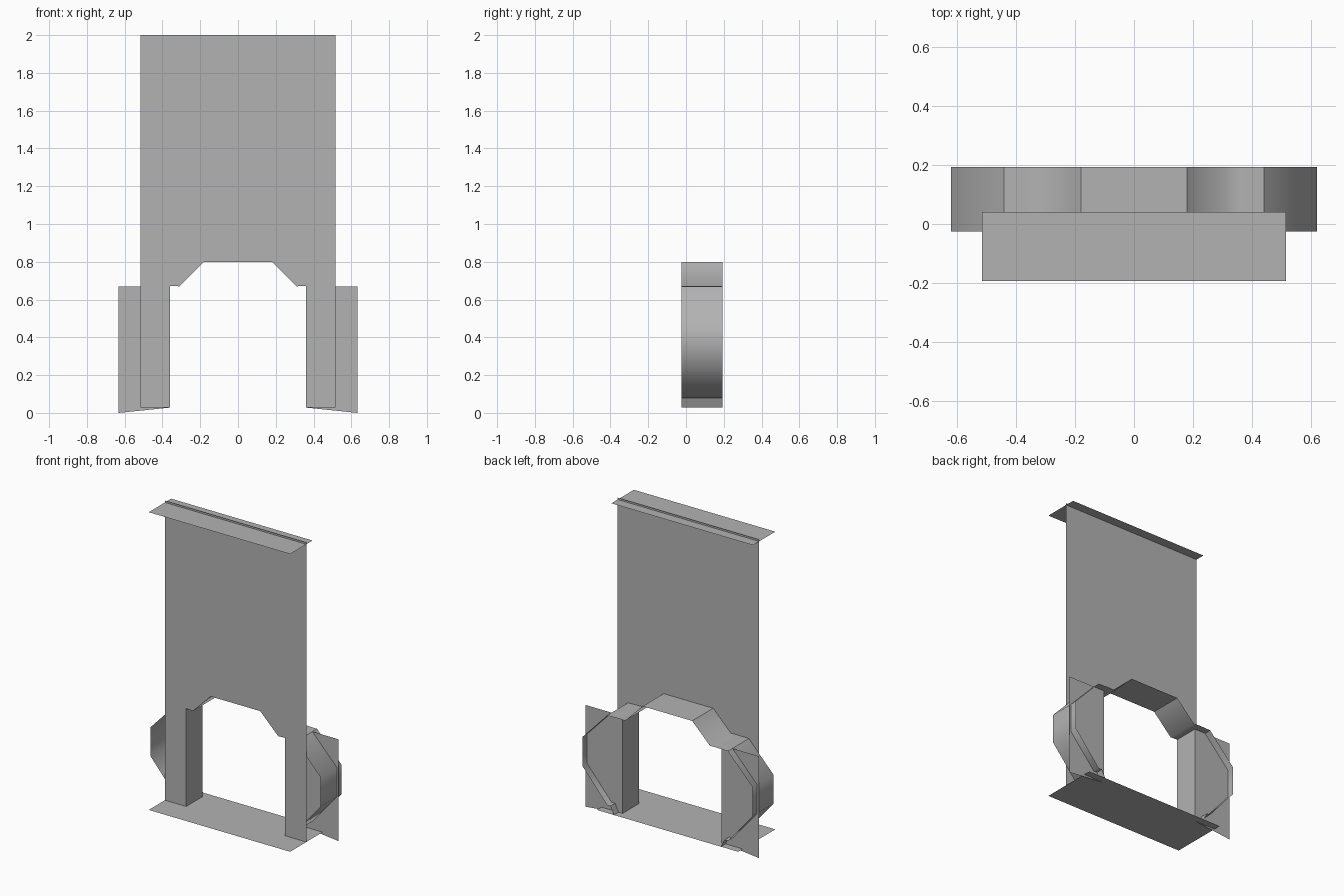
import bpy

if "Cube" in bpy.data.objects:
    bpy.data.objects.remove(bpy.data.objects["Cube"])

PLATE_Y, FLANGE_Y, BACK_Y = -0.025, 0.145, 0.193
FLOOR_Z = 0.028

# Mid grey paint for the whole model
paint = bpy.data.materials.new("grey_paint")
paint.diffuse_color = (0.45, 0.45, 0.45, 1)
paint.use_nodes = True
paint.node_tree.nodes["Principled BSDF"].inputs["Base Color"].default_value = paint.diffuse_color


def make(name, verts, faces, smooth=False):
    mesh = bpy.data.meshes.new(name)
    mesh.from_pydata(verts, [], faces)
    mesh.polygons.foreach_set("use_smooth", [smooth] * len(faces))
    mesh.materials.append(paint)
    mesh.update()
    obj = bpy.data.objects.new(name, mesh)
    bpy.context.collection.objects.link(obj)
    return obj


def panel(name, outline, y):
    """Flat upright sheet from an x-z outline."""
    return make(name, [(x, y, z) for x, z in outline], [range(len(outline))])


def shelf(name, half_width, y0, y1, z):
    """Flat horizontal sheet."""
    w = half_width
    return make(name, [(-w, y0, z), (w, y0, z), (w, y1, z), (-w, y1, z)], [(0, 1, 2, 3)])


def strip(name, profile, y0, y1, smooth=False):
    """Open x-z profile drawn out along y."""
    n = len(profile)
    verts = [(x, y, z) for y in (y0, y1) for x, z in profile]
    return make(name, verts, [(i, n + i, n + i + 1, i + 1) for i in range(n - 1)], smooth)


def both_sides(points):
    """Mirror half an outline in x to close it."""
    return points + [(-x, z) for x, z in reversed(points)]


# Main bulkhead with the stepped opening
panel("bulkhead", both_sides([(0.18, 0.80), (0.31, 0.67), (0.36, 0.673), (0.36, FLOOR_Z),
                              (0.515, FLOOR_Z), (0.515, 2.0)]), PLATE_Y)

# Narrow flange at the top, full-depth sheet at the bottom
shelf("top_flange", 0.515, -0.193, 0.04, 1.988)
shelf("bottom_sheet", 0.515, -0.193, BACK_Y, FLOOR_Z)

# Roof of the arch
strip("arch_roof", [(0.18, 0.80), (-0.18, 0.80)], PLATE_Y, BACK_Y)

# Wheel housing parts on each side
for side, s in (("right", 1), ("left", -1)):
    def flip(points):
        return [(s * x, z) for x, z in points][::s]

    strip("arch_shoulder_" + side,
          flip([(0.44, 0.67), (0.36, 0.672), (0.31, 0.67), (0.18, 0.80)]),
          PLATE_Y, BACK_Y, True)
    strip("housing_outer_" + side,
          flip([(0.415, 0.08), (0.44, 0.08), (0.62, 0.29), (0.62, 0.48), (0.44, 0.67)]),
          PLATE_Y, BACK_Y, True)
    strip("housing_foot_" + side, flip([(0.39, FLOOR_Z), (0.415, 0.08)]), PLATE_Y, BACK_Y)
    strip("inner_wall_" + side, flip([(0.36, 0.67), (0.36, FLOOR_Z)]), PLATE_Y, FLANGE_Y)
    panel("rear_panel_" + side,
          flip([(0.36, FLOOR_Z), (0.632, 0.0), (0.632, 0.67), (0.36, 0.67)]), FLANGE_Y)
